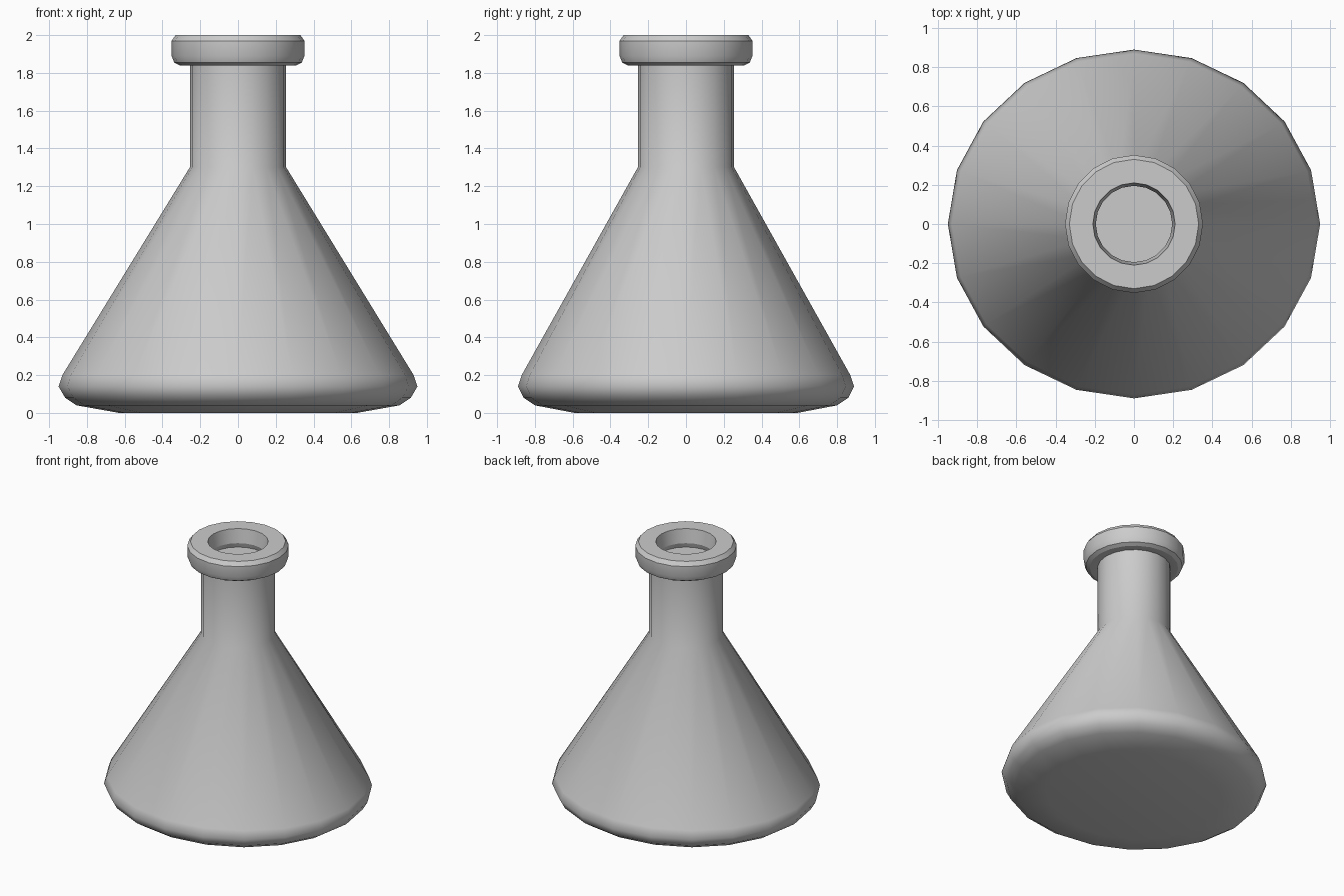
import bpy
import bmesh
from math import cos, sin, pi, radians

SIDES = 20

cube = bpy.data.objects.get("Cube")
if cube:
    bpy.data.objects.remove(cube, do_unlink=True)

grey = bpy.data.materials.new("plain grey")
grey.use_nodes = True
colour = (0.6, 0.6, 0.6, 1)
grey.diffuse_color = colour
grey.node_tree.nodes["Principled BSDF"].inputs["Base Color"].default_value = colour


def lathe(name, profile, closed=False):
    """Sweep (x radius, y radius, z) rings; an open profile is capped at both ends."""
    bm = bmesh.new()
    rings = [[bm.verts.new((rx * cos(2 * pi * i / SIDES), ry * sin(2 * pi * i / SIDES), z))
              for i in range(SIDES)] for rx, ry, z in profile]
    pairs = list(zip(rings, rings[1:]))
    if closed:
        pairs.append((rings[-1], rings[0]))
    else:
        bm.faces.new(rings[0])
        bm.faces.new(rings[-1])
    for low, high in pairs:
        for i in range(SIDES):
            j = (i + 1) % SIDES
            bm.faces.new((low[i], low[j], high[j], high[i]))
    bmesh.ops.recalc_face_normals(bm, faces=bm.faces)
    mesh = bpy.data.meshes.new(name)
    bm.to_mesh(mesh)
    bm.free()
    mesh.materials.append(grey)
    obj = bpy.data.objects.new(name, mesh)
    bpy.context.collection.objects.link(obj)
    bpy.ops.object.select_all(action="DESELECT")
    obj.select_set(True)
    bpy.context.view_layer.objects.active = obj
    return obj


# Conical body with a slightly oval rounded base and a round neck
lathe("flask_body", [
    (0.63, 0.59, 0.0), (0.855, 0.80, 0.04), (0.915, 0.86, 0.08),
    (0.95, 0.89, 0.14), (0.93, 0.87, 0.20),
    (0.255, 0.255, 1.30), (0.255, 0.255, 1.86)])
bpy.ops.object.shade_smooth_by_angle(angle=radians(50))

# Bevelled rim ring around the mouth
rim = [(0.25, 1.84), (0.31, 1.84), (0.338, 1.855), (0.352, 1.89),
       (0.352, 1.97), (0.33, 2.0), (0.21, 2.0), (0.195, 1.895), (0.21, 1.85)]
lathe("mouth_rim", [(r, r, z) for r, z in rim], closed=True)
bpy.ops.object.shade_smooth_by_angle(angle=radians(25))
